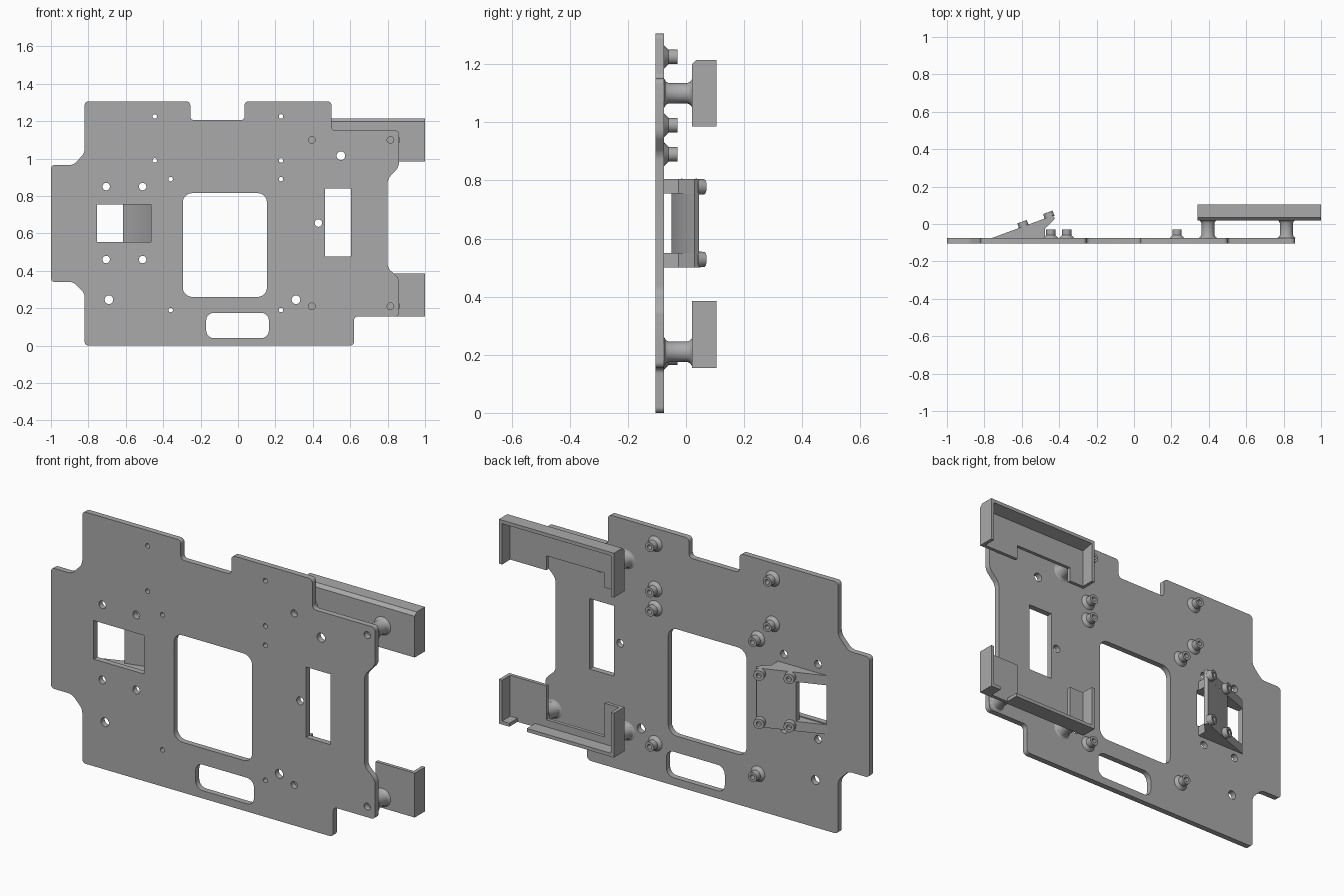
import bpy, bmesh, math
from mathutils import Vector

cube = bpy.data.objects.get("Cube")
if cube:
    bpy.data.objects.remove(cube, do_unlink=True)

grey = bpy.data.materials.new("plain grey")
grey.use_nodes = True
grey.diffuse_color = (0.4, 0.4, 0.4, 1)
grey.node_tree.nodes["Principled BSDF"].inputs["Base Color"].default_value = (0.4, 0.4, 0.4, 1)


def finish(name, mesh):
    mesh.materials.clear()
    mesh.materials.append(grey)
    ob = bpy.data.objects.new(name, mesh)
    bpy.context.scene.collection.objects.link(ob)
    bpy.ops.object.select_all(action="DESELECT")
    ob.select_set(True)
    bpy.context.view_layer.objects.active = ob
    bpy.ops.object.shade_smooth_by_angle(angle=math.radians(30))
    return ob


def rounded(points, r, steps=5):
    """Round every corner of a closed 2D outline."""
    out = []
    for i, p in enumerate(points):
        p = Vector(p)
        a, b = Vector(points[i - 1]) - p, Vector(points[(i + 1) % len(points)]) - p
        d = min(r, a.length * 0.45, b.length * 0.45)
        start, end = p + a.normalized() * d, p + b.normalized() * d
        for k in range(steps + 1):
            t = k / steps
            w = 1.2 * t * (1 - t)
            s = (1 - t) ** 2 + 2 * 0.7071 * t * (1 - t) + t ** 2
            w = 2 * 0.7071 * t * (1 - t)
            out.append(((1 - t) ** 2 * start + w * p + t ** 2 * end) / s)
    return out


def rect(x0, x1, z0, z1):
    return [(x0, z0), (x1, z0), (x1, z1), (x0, z1)]


def circle(x, z, r, n=24):
    return [(x + r * math.cos(math.tau * k / n), z + r * math.sin(math.tau * k / n)) for k in range(n)]


def extrude(name, loops, plane, lo, hi):
    """Fill 2D loops (inner ones become holes) and give them depth along the remaining axis."""
    curve = bpy.data.curves.new(name, "CURVE")
    curve.dimensions = "2D"
    curve.fill_mode = "BOTH"
    curve.extrude = (hi - lo) / 2
    for loop in loops:
        spline = curve.splines.new("POLY")
        spline.points.add(len(loop) - 1)
        spline.use_cyclic_u = True
        for point, co in zip(spline.points, loop):
            point.co = (co[0], co[1], 0, 1)
    temp = bpy.data.objects.new(name + "_outline", curve)
    bpy.context.scene.collection.objects.link(temp)
    graph = bpy.context.evaluated_depsgraph_get()
    mesh = bpy.data.meshes.new_from_object(temp.evaluated_get(graph))
    bpy.data.objects.remove(temp, do_unlink=True)
    bm = bmesh.new()
    bm.from_mesh(mesh)
    for v in bm.verts:
        u, t, w = v.co
        w += (lo + hi) / 2
        v.co = {"XZ": (u, w, t), "YZ": (w, u, t)}.get(plane, (u, t, w))
    bmesh.ops.remove_doubles(bm, verts=bm.verts, dist=0.0001)
    bmesh.ops.recalc_face_normals(bm, faces=bm.faces)
    bm.to_mesh(mesh)
    bm.free()
    return finish(name, mesh)


def lathe(name, profile, base, direction=(0, 1, 0), n=24):
    """Spin a closed (radius, height) profile about an axis starting at base."""
    bm = bmesh.new()
    verts = [bm.verts.new((r, 0, h)) for r, h in profile]
    edges = [bm.edges.new((verts[i - 1], v)) for i, v in enumerate(verts)]
    bmesh.ops.spin(bm, geom=verts + edges, axis=(0, 0, 1), cent=(0, 0, 0),
                   angle=math.tau, steps=n)
    bmesh.ops.remove_doubles(bm, verts=bm.verts, dist=0.0001)
    bmesh.ops.dissolve_degenerate(bm, edges=bm.edges, dist=0.0001)
    bmesh.ops.recalc_face_normals(bm, faces=bm.faces)
    mesh = bpy.data.meshes.new(name)
    bm.to_mesh(mesh)
    bm.free()
    ob = finish(name, mesh)
    ob.rotation_euler = Vector(direction).to_track_quat("Z", "Y").to_euler()
    ob.location = base
    return ob


# Main plate with its openings
front, back = -0.105, -0.075
outline = [(-0.82, 0), (0.62, 0), (0.62, 0.155), (0.86, 0.155), (0.86, 0.36), (0.80, 0.415),
           (0.80, 0.89), (0.86, 0.955), (0.86, 1.15), (0.50, 1.15), (0.50, 1.305),
           (0.035, 1.305), (0.035, 1.205), (-0.255, 1.205), (-0.255, 1.305), (-0.82, 1.305),
           (-0.82, 1.03), (-0.88, 0.965), (-1, 0.965), (-1, 0.34), (-0.88, 0.34), (-0.82, 0.28)]
small = [(x, z) for x in (-0.445, 0.23) for z in (0.99, 1.225)]
small += [(x, z) for x in (-0.36, 0.23) for z in (0.19, 0.89)]
posts = [(x, z) for x in (0.395, 0.815) for z in (0.21, 1.10)]
plain = [(x, z) for x in (-0.705, -0.51) for z in (0.46, 0.85)] + [(0.43, 0.655)]
large = [(-0.69, 0.245), (0.31, 0.245), (0.55, 1.015)]
loops = [rounded(outline, 0.02),
         rounded(rect(-0.295, 0.155, 0.26, 0.815), 0.05),
         rounded(rect(-0.17, 0.165, 0.04, 0.175), 0.04),
         rect(0.465, 0.605, 0.475, 0.84),
         rect(-0.755, -0.465, 0.555, 0.755)]
for group, r in ((small, 0.012), (posts, 0.018), (plain, 0.02), (large, 0.023)):
    loops += [circle(x, z, r) for x, z in group]
extrude("main_plate", loops, "XZ", front, back)

# Small hollow standoffs and the flared tray posts
tube = [(0.012, 0), (0.04, 0), (0.025, 0.015), (0.025, 0.046), (0.012, 0.046)]
for x, z in small:
    lathe("standoff", tube, (x, back, z))
flared = [(0, 0), (0.05, 0), (0.04, 0.006), (0.035, 0.016), (0.035, 0.08),
          (0.04, 0.09), (0.05, 0.097), (0, 0.097)]
for x, z in posts:
    lathe("tray_post", flared, (x, back, z))

# Two corner trays, each a notched floor with walls on three sides
x0, x1, y0, y1, wall = 0.34, 1.0, 0.02, 0.105, 0.018


def tray(name, outer, inner, cut, bevel, wall_spans):
    s = 1 if outer > inner else -1
    shoulder = outer - s * bevel
    floor = [(x0, shoulder), (x0, inner), (0.44, inner), (0.44, cut),
             (0.775, cut), (0.775, inner), (x1, inner), (x1, shoulder)]
    extrude(name + "_floor", [floor], "XZ", y0, y0 + wall)
    side = [(y0, inner), (y1, inner), (y1, outer), (y0 + bevel, outer), (y0, shoulder)]
    if not bevel:
        side.pop()
    for lo in (x0, x1 - wall):
        extrude(name + "_end_wall", [side], "YZ", lo, lo + wall)
    edge = [(y0, shoulder - s * wall), (y1, outer - s * wall)] + side[2:]
    for lo, hi in wall_spans:
        extrude(name + "_long_wall", [edge], "YZ", lo, hi)


tray("upper_tray", 1.215, 0.985, 1.06, 0.016, [(x0, x1)])
tray("lower_tray", 0.155, 0.385, 0.21, 0, [(x0, 0.84), (0.94, x1)])

# Sloped mount: two side wedges joined by a tilted plate
slope = math.radians(20)
wedge = [(-0.76, back), (-0.435, 0.045), (-0.422, 0.03), (-0.475, -0.025), (-0.475, back)]
for lo in (0.50, 0.755):
    extrude("mount_wedge", [wedge], "XY", lo, lo + 0.05)
panel = [(-0.615, -0.022), (-0.435, 0.045), (-0.422, 0.03), (-0.465, -0.01), (-0.615, -0.05)]
extrude("mount_panel", [panel], "XY", 0.545, 0.765)

# Bosses standing square to the slope
normal = Vector((-math.sin(slope), math.cos(slope), 0))
cup = [(0.012, -0.004), (0.028, -0.004), (0.026, 0.026), (0.012, 0.026)]
for x, y in ((-0.59, -0.012), (-0.452, 0.038)):
    for z in (0.528, 0.778):
        lathe("mount_boss", cup, (x, y, z), normal)
